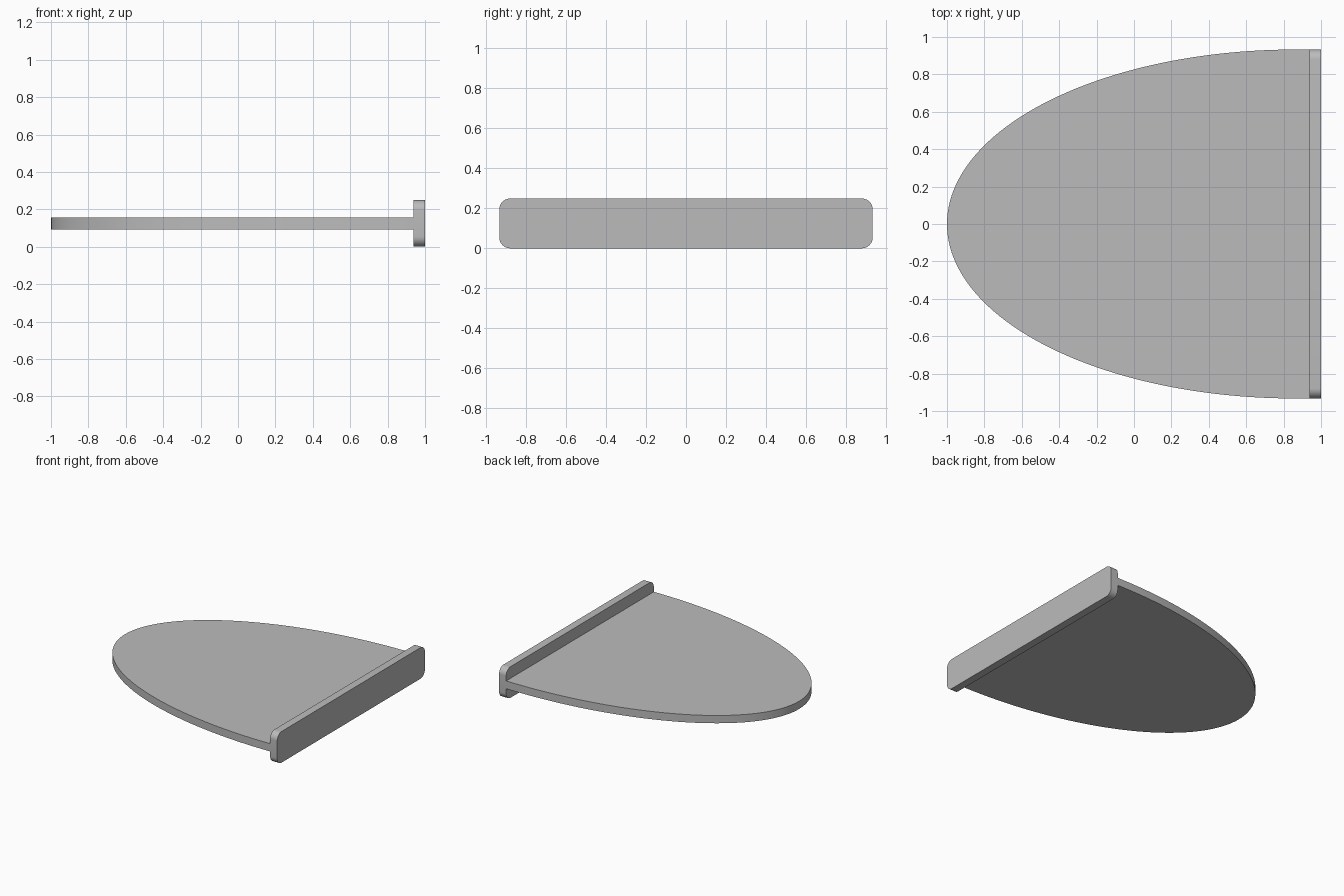
import bpy
import bmesh
from math import cos, sin, pi, radians
from mathutils import Vector

cube = bpy.data.objects.get("Cube")
if cube:
    bpy.data.objects.remove(cube, do_unlink=True)

UNIT = 0.0622            # material thickness
HALF_WIDTH = 15 * UNIT
HEIGHT = 4 * UNIT
INNER_X = 1 - UNIT       # inner face of the end flange

grey = bpy.data.materials.new("plain grey")
grey.use_nodes = True
colour = (0.5, 0.5, 0.5, 1)
grey.diffuse_color = colour
grey.node_tree.nodes["Principled BSDF"].inputs["Base Color"].default_value = colour


def extrude_profile(name, points, offset):
    """Turn a closed flat outline into a solid with smooth curved sides."""
    bm = bmesh.new()
    face = bm.faces.new([bm.verts.new(p) for p in points])
    result = bmesh.ops.extrude_face_region(bm, geom=[face])
    moved = [g for g in result["geom"] if isinstance(g, bmesh.types.BMVert)]
    bmesh.ops.translate(bm, verts=moved, vec=Vector(offset))
    bmesh.ops.recalc_face_normals(bm, faces=bm.faces)
    mesh = bpy.data.meshes.new(name)
    bm.to_mesh(mesh)
    bm.free()
    mesh.materials.append(grey)
    obj = bpy.data.objects.new(name, mesh)
    bpy.context.collection.objects.link(obj)
    bpy.ops.object.select_all(action="DESELECT")
    obj.select_set(True)
    bpy.context.view_layer.objects.active = obj
    bpy.ops.object.shade_smooth_by_angle(angle=radians(30))
    return obj


# Shelf plate: half ellipse with a short straight run into the flange
length = 2 * HALF_WIDTH
centre_x = length - 1
bottom = HEIGHT / 2 - UNIT / 2
steps = 96
outline = [(INNER_X, HALF_WIDTH, bottom)]
for i in range(steps + 1):
    a = pi / 2 + pi * i / steps
    outline.append((centre_x + length * cos(a), HALF_WIDTH * sin(a), bottom))
outline.append((INNER_X, -HALF_WIDTH, bottom))
extrude_profile("shelf_plate", outline, (0, 0, UNIT))

# End flange: upright bar with rounded corners
radius = 0.055
corner_steps = 10
outline = []
for quarter, (sy, sz) in enumerate([(1, 1), (-1, 1), (-1, -1), (1, -1)]):
    cy = sy * (HALF_WIDTH - radius)
    cz = HEIGHT / 2 + sz * (HEIGHT / 2 - radius)
    for i in range(corner_steps + 1):
        a = (quarter + i / corner_steps) * pi / 2
        outline.append((INNER_X, cy + radius * cos(a), cz + radius * sin(a)))
extrude_profile("end_flange", outline, (UNIT, 0, 0))
